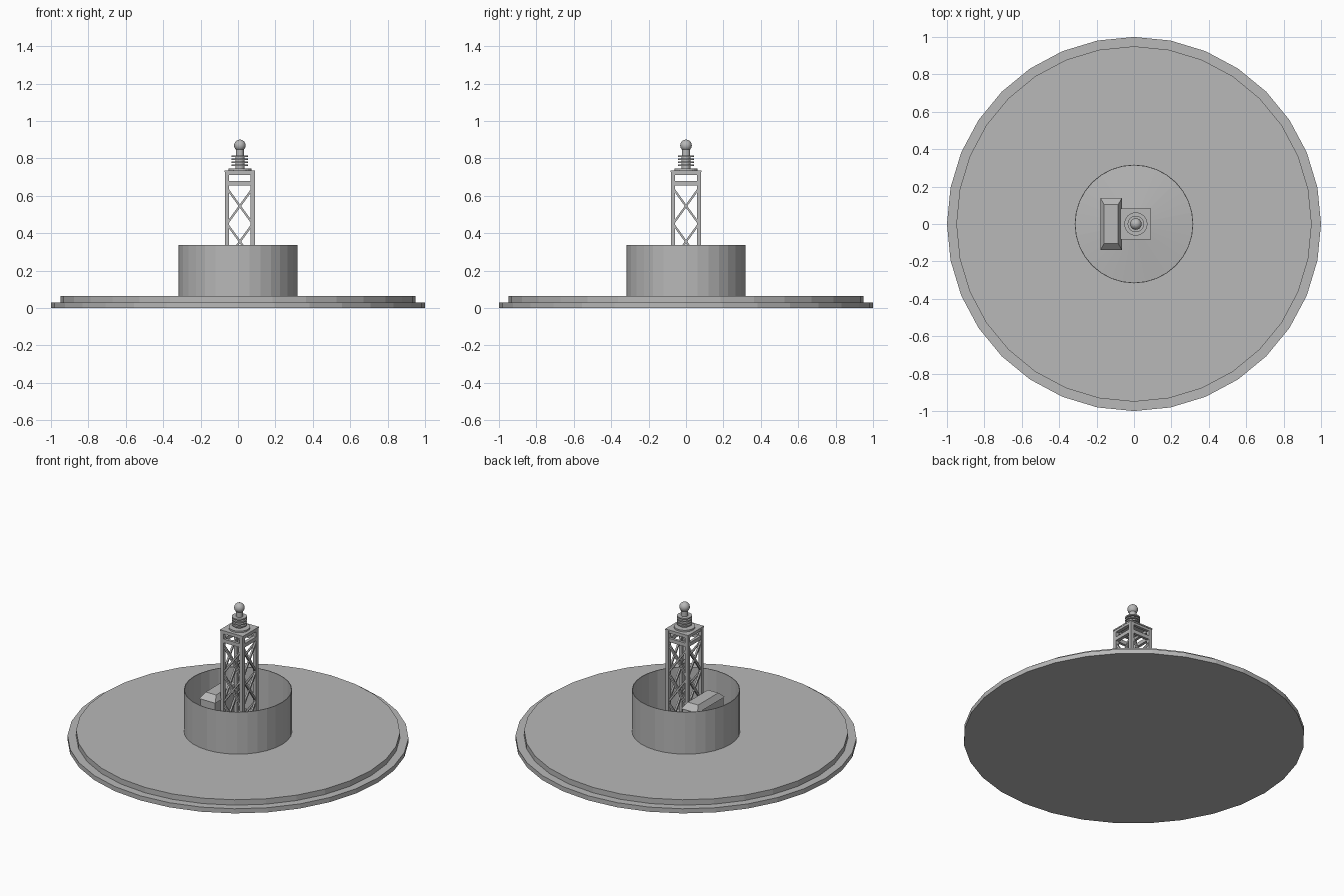
import bpy
import bmesh
import math
from mathutils import Vector

cube = bpy.data.objects.get("Cube")
if cube:
    bpy.data.objects.remove(cube, do_unlink=True)

grey = bpy.data.materials.new("plain grey")
grey.use_nodes = True
grey.diffuse_color = (0.48, 0.48, 0.48, 1)
grey.node_tree.nodes["Principled BSDF"].inputs["Base Color"].default_value = grey.diffuse_color

CX = 0.01            # tower axis
HALF = 0.08          # tower half width
LEG = 0.022          # leg thickness


def finish(name, bm, smooth=False):
    bmesh.ops.recalc_face_normals(bm, faces=bm.faces)
    mesh = bpy.data.meshes.new(name)
    bm.to_mesh(mesh)
    bm.free()
    mesh.materials.append(grey)
    for p in mesh.polygons:
        p.use_smooth = smooth
    ob = bpy.data.objects.new(name, mesh)
    bpy.context.collection.objects.link(ob)
    return ob


def lathe(name, profile, segments=32, cx=0.0, smooth=False):
    """Spin a (radius, height) profile round a vertical axis."""
    bm = bmesh.new()
    verts = [bm.verts.new((cx + r, 0, z)) for r, z in profile]
    edges = [bm.edges.new(pair) for pair in zip(verts, verts[1:])]
    bmesh.ops.spin(bm, geom=verts + edges, cent=(cx, 0, 0), axis=(0, 0, 1),
                   angle=math.tau, steps=segments, use_merge=True)
    bmesh.ops.remove_doubles(bm, verts=bm.verts, dist=1e-5)
    return finish(name, bm, smooth)


def add_box(bm, centre, size):
    made = bmesh.ops.create_cube(bm, size=1)["verts"]
    bmesh.ops.scale(bm, vec=size, verts=made)
    bmesh.ops.translate(bm, vec=centre, verts=made)
    return made


def add_beam(bm, start, end, thick):
    a, b = Vector(start), Vector(end)
    made = bmesh.ops.create_cube(bm, size=1)["verts"]
    turn = (b - a).to_track_quat('Z', 'Y')
    for v in made:
        local = Vector((v.co.x * thick, v.co.y * thick, v.co.z * (b - a).length))
        v.co = turn @ local + (a + b) / 2


# Stepped round base
lathe("base_lower_step", [(0, 0), (1, 0), (1, 0.03), (0, 0.03)])
lathe("base_upper_step", [(0, 0.03), (0.95, 0.03), (0.95, 0.065), (0, 0.065)])

# Thin round wall with a gently raised floor inside
lathe("round_wall", [(0.317, 0.06), (0.317, 0.337), (0.313, 0.337), (0.313, 0.06)])
lathe("raised_floor", [(0.314, 0.066), (0, 0.10)])

# Tower legs
bm = bmesh.new()
off = HALF - LEG / 2
for sx in (-1, 1):
    for sy in (-1, 1):
        add_box(bm, (CX + sx * off, sy * off, 0.3975), (LEG, LEG, 0.665))
finish("tower_legs", bm)

# Horizontal rails and crossed braces, one set per side
rails, braces = bmesh.new(), bmesh.new()
levels = [0.07, 0.26, 0.45, 0.64]
for k in range(4):
    a = k * math.pi / 2
    out = Vector((math.cos(a), math.sin(a), 0)) * off
    side = Vector((-math.sin(a), math.cos(a), 0)) * off
    mid = Vector((CX, 0, 0)) + out
    for z, h in ((0.667, 0.024), (0.722, 0.02)):
        size = [abs(side.x) * 2 or LEG, abs(side.y) * 2 or LEG, h]
        size = [max(s, LEG * 0.8) for s in size[:2]] + [h]
        add_box(rails, mid + Vector((0, 0, z)), size)
    for low, high in zip(levels, levels[1:]):
        for s in (-1, 1):
            add_beam(braces, mid - side * s + Vector((0, 0, low)),
                     mid + side * s + Vector((0, 0, high)), 0.011)
finish("tower_rails", rails)
finish("tower_braces", braces)

# Square cap and round plate on the tower
bm = bmesh.new()
add_box(bm, (CX, 0, 0.731), (2 * HALF + 0.004, 2 * HALF + 0.004, 0.008))
finish("tower_cap", bm)
lathe("round_plate", [(0, 0.733), (0.062, 0.733), (0.062, 0.745), (0, 0.745)], 24, CX)

# Post with stacked rings and a ball on top
lathe("insulator_post", [(0, 0.74), (0.024, 0.74), (0.024, 0.81), (0.021, 0.81),
                         (0.021, 0.855), (0, 0.855)], 24, CX)
for i in range(4):
    z = 0.758 + i * 0.016
    lathe("insulator_ring", [(0, z), (0.044, z), (0.044, z + 0.008), (0, z + 0.008)], 24, CX)
bm = bmesh.new()
bmesh.ops.create_uvsphere(bm, u_segments=24, v_segments=14, radius=0.031)
bmesh.ops.translate(bm, vec=(CX, 0, 0.869), verts=bm.verts)
finish("top_ball", bm, True)

# Hut beside the tower
bm = bmesh.new()
add_box(bm, (-0.122, 0, 0.175), (0.104, 0.268, 0.22))
finish("hut_walls", bm)

# Hut roof, narrowing upward
bm = bmesh.new()
made = add_box(bm, (-0.122, 0, 0.30), (0.116, 0.28, 0.034))
for v in made:
    if v.co.z > 0.3:
        v.co.x = -0.122 + (v.co.x + 0.122) * 0.64
        v.co.y *= 0.74
finish("hut_roof", bm)
